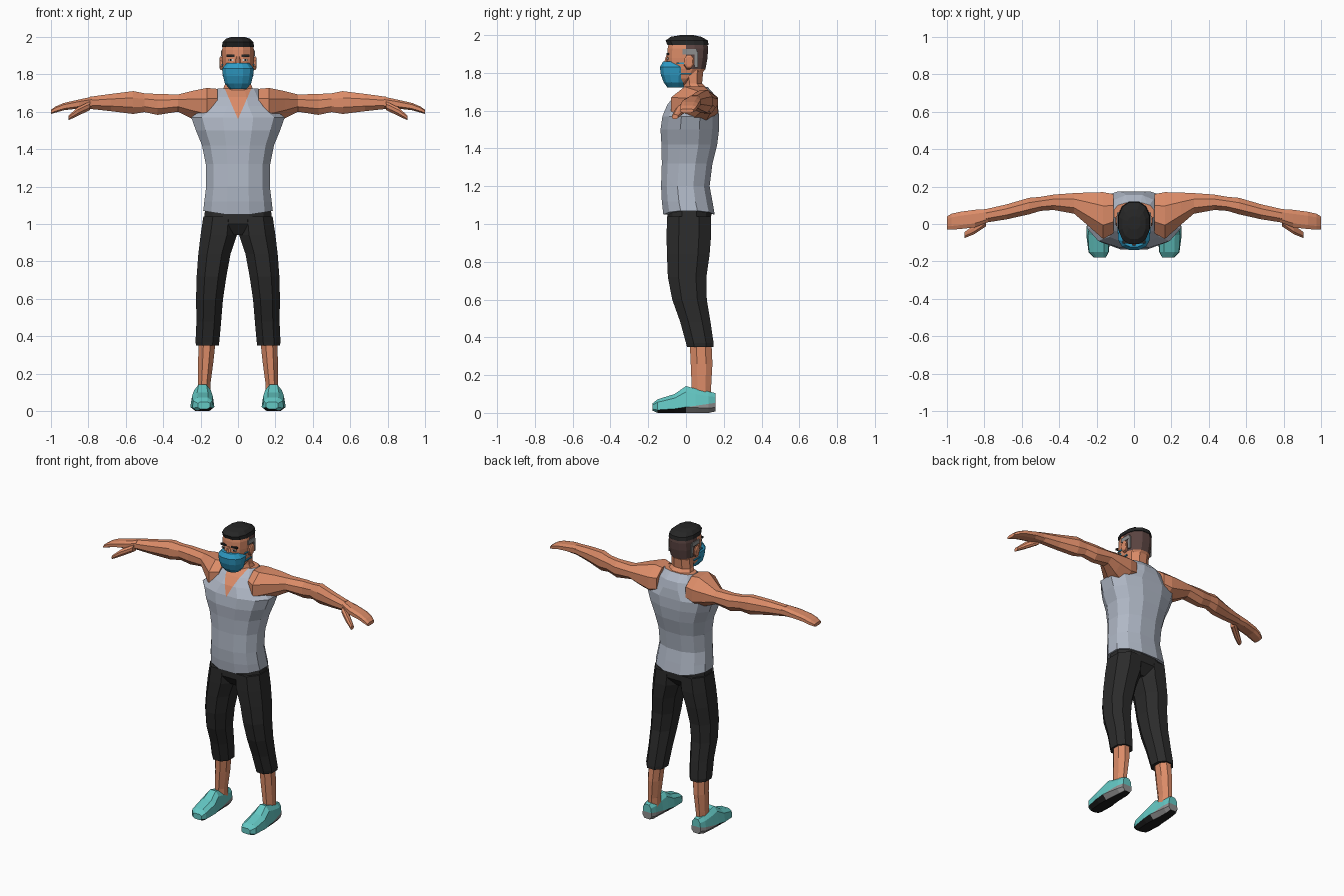
import bpy, bmesh, math
from mathutils import Vector


def material(name, hex_code):
    rgb = [int(hex_code[i:i + 2], 16) / 255 for i in (0, 2, 4)]
    m = bpy.data.materials.new(name)
    m.diffuse_color = [c / 12.92 if c < .04 else ((c + .055) / 1.055) ** 2.4 for c in rgb] + [1]
    return m


SKIN = material("skin", "DC8C68")
VEST = material("pale grey cloth", "B0B8C6")
TROUSER = material("charcoal cloth", "2B2B2B")
SHOE = material("teal canvas", "64C8C4")
GREY = material("mid grey", "8F8F8F")
RUBBER = material("black rubber", "1C1C1C")
HAIR = material("black hair", "262626")
FADE = material("brown short hair", "5C4542")
MASK = material("blue mask", "2F9CC6")
WHITE = material("eye white", "D8D0C8")


def spow(v, p):
    return math.copysign(abs(v) ** p, v)


def finish(name, bm, mats, rule=None, mirror=False):
    bmesh.ops.recalc_face_normals(bm, faces=bm.faces)
    bm.normal_update()
    if rule:
        for f in bm.faces:
            f.material_index = rule(f.calc_center_median(), f.normal)
    me = bpy.data.meshes.new(name)
    bm.to_mesh(me)
    bm.free()
    for m in mats:
        me.materials.append(m)
    ob = bpy.data.objects.new(name, me)
    bpy.context.collection.objects.link(ob)
    if mirror:
        ob.modifiers.new("mirror", 'MIRROR').use_mirror_merge = False
    return ob


def loft(rings, axis=2, n=8, p=1.0):
    """Skin rings (position, a0, a1, b0, b1) placed along an axis."""
    bm = bmesh.new()
    top = math.cos(math.pi / n) ** p
    rows = []
    for pos, a0, a1, b0, b1 in rings:
        row = []
        for i in range(n):
            t = 2 * math.pi * (i + .5) / n
            co = [(a0 + a1) / 2 + (a1 - a0) / 2 * spow(math.cos(t), p) / top,
                  (b0 + b1) / 2 + (b1 - b0) / 2 * spow(math.sin(t), p) / top]
            co.insert(axis, pos)
            row.append(bm.verts.new(co))
        rows.append(row)
    for r, s in zip(rows, rows[1:]):
        for i in range(n):
            j = (i + 1) % n
            bm.faces.new((r[i], r[j], s[j], s[i]))
    bm.faces.new(rows[0])
    bm.faces.new(rows[-1])
    return bm


def sym(rings):
    """Rings symmetric in x: (z, half width, y front, y back)."""
    return [(z, -w, w, f, b) for z, w, f, b in rings]


def cut(bm, co, no):
    bmesh.ops.bisect_plane(bm, geom=bm.verts[:] + bm.edges[:] + bm.faces[:],
                           plane_co=co, plane_no=no)


def box(name, c, s, mat, mirror=True):
    bm = bmesh.new()
    bmesh.ops.create_cube(bm, size=1)
    for v in bm.verts:
        v.co = Vector(c) + Vector([v.co[i] * s[i] for i in range(3)])
    return finish(name, bm, [mat], mirror=mirror)


# Vest with a V neck cut into the front
bm = loft(sym([(1.05, .186, -.12, .152), (1.12, .18, -.128, .14), (1.2, .17, -.132, .125),
               (1.32, .172, -.128, .14), (1.42, .192, -.13, .165), (1.5, .225, -.135, .175),
               (1.57, .25, -.125, .175), (1.63, .17, -.1, .168), (1.68, .135, -.06, .155),
               (1.725, .108, -.0, .115)]), n=12, p=.85)
for v in bm.verts:
    if v.co.z < 1.06:
        v.co.z += .03 * abs(v.co.x) / .186 - .01
for sx in (-1, 1):
    cut(bm, (0, 0, 1.56), (-2.3 * sx, 0, 1))


def neckline(c, no):
    return 1 if (c.y < .03 and c.z > 1.56 + 2.3 * abs(c.x)) or (no.z > .95 and c.z > 1.7) else 0


finish("vest", bm, [VEST, SKIN], neckline)

# Neck
finish("neck", loft(sym([(1.6, .06, -.03, .12), (1.7, .088, -.015, .13), (1.745, .07, -.01, .085),
                         (1.84, .068, -.02, .095)]), n=8), [SKIN])

# Arms, mitten hands and thumbs
finish("arm", loft([(.11, -.05, .16, 1.55, 1.722), (.165, -.08, .17, 1.53, 1.727),
                    (.25, -.005, .168, 1.565, 1.71), (.32, .055, .165, 1.6, 1.692),
                    (.43, .075, .157, 1.583, 1.695), (.5, .07, .145, 1.598, 1.698),
                    (.56, .052, .14, 1.588, 1.71), (.68, .025, .105, 1.603, 1.695),
                    (.79, .008, .08, 1.615, 1.68)], axis=0, n=8), [SKIN], mirror=True)
finish("hand", loft([(.78, .01, .08, 1.617, 1.68), (.85, -.018, .076, 1.617, 1.665),
                     (.93, -.027, .065, 1.608, 1.647), (.975, -.03, .055, 1.595, 1.628),
                     (1.0, -.028, .04, 1.588, 1.61)], axis=0, n=8, p=.7), [SKIN], mirror=True)
finish("thumb", loft([(.79, -.012, .04, 1.61, 1.655), (.855, -.055, -.008, 1.578, 1.625),
                      (.905, -.075, -.042, 1.555, 1.58)], axis=0, n=8), [SKIN], mirror=True)

# Cropped trousers
finish("trouser_hips", loft(sym([(.94, .05, -.06, .08), (1.0, .183, -.1, .132),
                                 (1.08, .176, -.098, .135)]), n=12, p=.85), [TROUSER])
finish("trouser_leg", loft([(.35, .103, .224, .005, .146), (.37, .1, .227, 0, .146),
                            (.48, .09, .222, -.03, .13), (.6, .08, .224, -.073, .11),
                            (.72, .062, .221, -.096, .108), (.84, .04, .212, -.101, .125),
                            (.94, .006, .2, -.103, .133), (1.04, .0, .185, -.1, .133)],
                           n=8, p=.9), [TROUSER], mirror=True)

# Bare shins
finish("shin", loft([(.08, .146, .214, .03, .13), (.14, .148, .214, .03, .133),
                     (.26, .132, .213, .025, .14), (.37, .12, .211, .02, .135)],
                    n=8), [SKIN], mirror=True)

# Shoes: narrow towards the ankle, sole rising to the heel
bm = loft([(-.178, .15, .215, .012, .05), (-.15, .135, .243, 0, .072), (-.06, .126, .255, 0, .1),
           (0, .13, .252, 0, .142), (.05, .135, .248, 0, .128), (.12, .14, .238, 0, .113),
           (.156, .15, .22, .008, .105)], axis=1, n=8, p=.65)
for v in bm.verts:
    v.co.x = .187 + (v.co.x - .187) * (1 - 4 * max(0, v.co.z - .045))
cut(bm, (0, 0, .03), (0, -.15, 1))


def sole(c, no):
    if no.z < -.7:
        return 2
    return 1 if c.z < .03 + .15 * c.y else 0


finish("shoe", bm, [SHOE, GREY, RUBBER], sole, mirror=True)

# Head with short hair at the back and sides
bm = loft(sym([(1.735, .045, -.085, .0), (1.77, .068, -.1, .06), (1.82, .08, -.1, .103),
               (1.88, .085, -.1, .114), (1.93, .085, -.097, .117), (1.965, .078, -.09, .112),
               (1.985, .05, -.05, .07)]), n=12, p=.85)
cut(bm, (0, 0, 0), (0, 1, 0))
finish("head", bm, [SKIN, FADE], lambda c, no: int(c.y > 0 and c.z > 1.82))

# Hair on top
finish("hair_top", loft(sym([(1.947, .086, -.098, .119), (1.972, .082, -.108, .116),
                             (1.991, .062, -.08, .08), (2.0, .035, -.03, .04)]),
                        n=12, p=.85), [HAIR])

# Face mask and ear loops
finish("face_mask", loft(sym([(1.722, .045, -.098, -.01), (1.75, .07, -.118, 0),
                              (1.79, .08, -.133, .01), (1.83, .085, -.138, .02),
                              (1.86, .06, -.122, -.03)]), n=12, p=.85), [MASK])
box("mask_loop_upper", (.084, -.015, 1.85), (.008, .07, .008), MASK)
box("mask_loop_lower", (.08, -.005, 1.795), (.008, .07, .008), MASK)

# Ears with grey patches above and behind
finish("ear", loft([(.07, -.012, .03, 1.815, 1.885), (.095, -.01, .042, 1.825, 1.895),
                    (.1, 0, .035, 1.835, 1.885)], axis=0, n=8), [SKIN], mirror=True)
box("temple_patch", (.086, .02, 1.912), (.008, .075, .028), GREY)
box("behind_ear_patch", (.083, .055, 1.872), (.008, .018, .085), GREY)

# Brows, eyes and nose bridge
box("brow", (.04, -.096, 1.899), (.044, .014, .011), HAIR)
box("eye", (.038, -.096, 1.877), (.026, .009, .01), WHITE)
box("pupil", (.038, -.098, 1.877), (.009, .009, .01), HAIR)
finish("nose_bridge", loft(sym([(1.84, .018, -.12, -.08), (1.895, .01, -.104, -.08)]), n=8),
       [SKIN])
